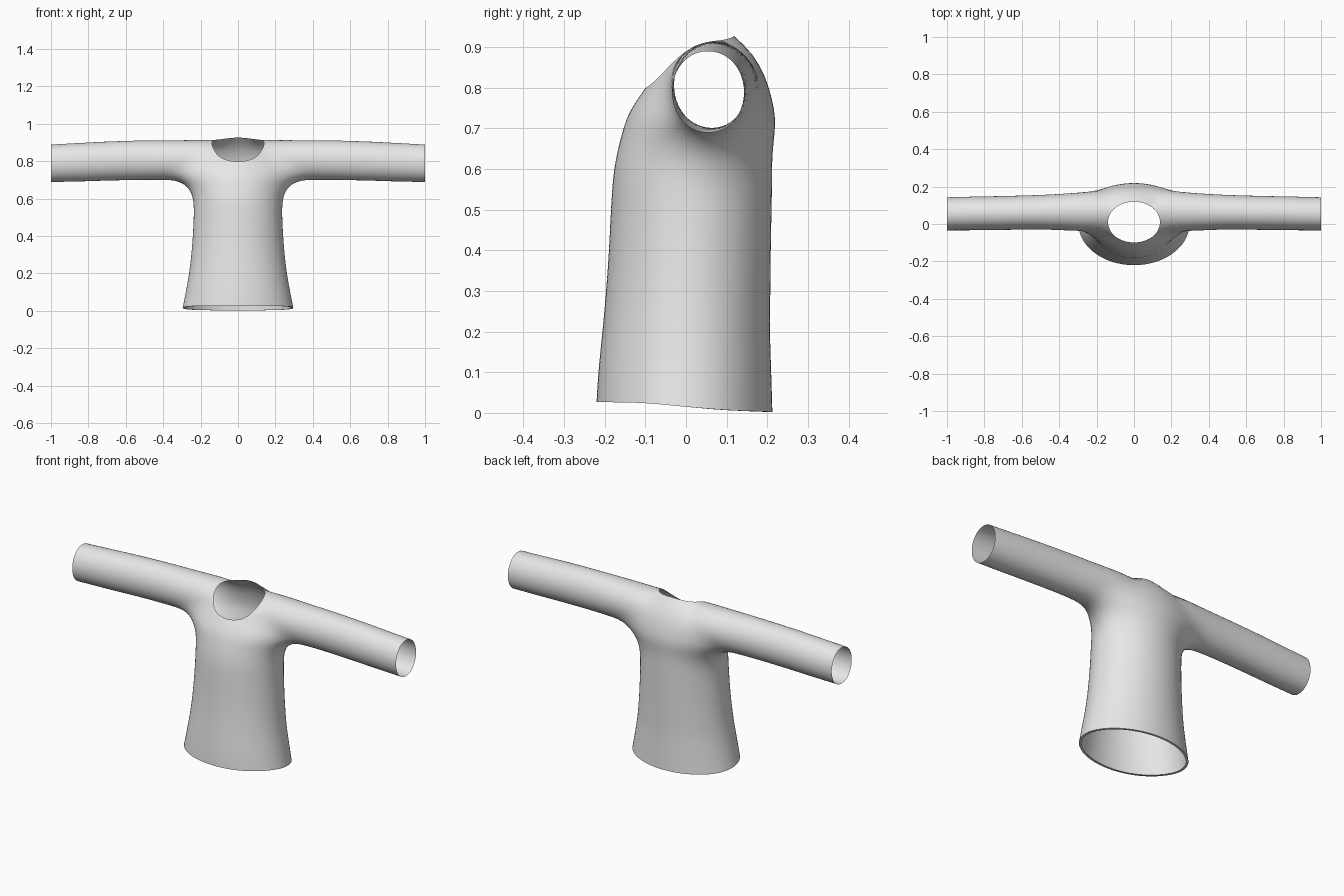
import bpy, bmesh, math
from mathutils import Vector

if "Cube" in bpy.data.objects:
    bpy.data.objects.remove(bpy.data.objects["Cube"])

# Torso sections: height, half width, front y, back y
TORSO = [(0.0, .300, -.222, .213), (.1, .280, -.216, .210), (.2, .262, -.206, .207),
         (.3, .250, -.197, .208), (.4, .242, -.190, .209), (.5, .237, -.185, .211),
         (.6, .236, -.177, .212), (.7, .236, -.154, .206), (.75, .228, -.133, .200),
         (.8, .200, -.098, .186), (.85, .150, -.058, .163), (.9, .085, .0, .130),
         (.93, .045, .045, .105), (.97, .02, .07, .09)]
# Sleeve sections: x, front y, back y, bottom z, top z
SLEEVE = [(-.2, -.04, .178, .70, .913), (0, -.04, .184, .70, .913), (.2, -.04, .178, .70, .914),
          (.35, -.036, .166, .70, .913), (.5, -.031, .157, .70, .912), (.7, -.033, .151, .696, .906),
          (.85, -.035, .148, .691, .898), (1, -.037, .145, .688, .890)]
# Hem height against y
HEM = [(-.23, .027), (-.1, .024), (0, .015), (.1, .007), (.22, .002)]
NECK_A, NECK_B, NECK_Y = .14, .11, .01


def sample(table, t):
    """Smooth interpolation through the rows of a table."""
    n = len(table)
    t = min(max(t, table[0][0]), table[-1][0])
    i = 0
    while i < n - 2 and t > table[i + 1][0]:
        i += 1
    p, q = table[i], table[i + 1]
    o, r = table[max(i - 1, 0)], table[min(i + 2, n - 1)]
    h = q[0] - p[0]
    s = (t - p[0]) / h
    out = []
    for c in range(1, len(p)):
        m0 = (q[c] - o[c]) / (q[0] - o[0]) * h
        m1 = (r[c] - p[c]) / (r[0] - p[0]) * h
        out.append((2*s**3 - 3*s*s + 1) * p[c] + (s**3 - 2*s*s + s) * m0
                   + (3*s*s - 2*s**3) * q[c] + (s**3 - s*s) * m1)
    return out


def ellipse_distance(u, v, a, b):
    q = math.hypot(u / a, v / b)
    m = math.hypot(u / a**2, v / b**2)
    return q * (q - 1) / m if m > 1e-6 else -min(a, b)


def field(x, y, z):
    """Torso and sleeves blended with a soft fillet; zero on the cloth."""
    a, f, b = sample(TORSO, z)
    torso = ellipse_distance(x, y - (f + b) / 2, a, (b - f) / 2)
    f, b, lo, hi = sample(SLEEVE, abs(x))
    sleeve = ellipse_distance(y - (f + b) / 2, z - (lo + hi) / 2, (b - f) / 2, (hi - lo) / 2)
    t = min(max((z - .7) / .12, 0), 1)
    k = .15 - .08 * t * t * (3 - 2 * t)
    h = max(k - abs(torso - sleeve), 0) / k
    return min(torso, sleeve) - h * h * k / 4


def project(co, mask, steps):
    e = .001
    for _ in range(steps):
        x, y, z = co
        d = field(x, y, z)
        g = Vector((mask[0] * (field(x + e, y, z) - d), mask[1] * (field(x, y + e, z) - d),
                    mask[2] * (field(x, y, z + e) - d))) / e
        step = g * (d / max(g.length_squared, .1))
        if step.length > .04:
            step.length = .04
        co -= step


def place_edge(v):
    """Put a vertex of a sleeve, hem or neck opening on its rim."""
    co = v.co
    if abs(co.x) > .95:
        co.x = math.copysign(1, co.x)
        project(co, (0, 1, 1), 6)
    elif co.z < .2:
        for _ in range(3):
            co.z = sample(HEM, co.y)[0]
            project(co, (1, 1, 0), 3)
    else:
        ang = math.atan2((co.y - NECK_Y) / NECK_B, co.x / NECK_A)
        co.x, co.y = NECK_A * math.cos(ang), NECK_Y + NECK_B * math.sin(ang)
        lo, hi = .65, 1.0
        for _ in range(22):
            mid = (lo + hi) / 2
            if field(co.x, co.y, mid) < 0:
                lo = mid
            else:
                hi = mid
        co.z = lo


# Rough T-shaped cage made of box cells, left open at sleeves, hem and neck
XS = [-1, -.75, -.5, -.3, -.14, 0, .14, .3, .5, .75, 1]
ZS = [.02, .2, .4, .6, .69, .91]


def cage_point(i, j, k):
    x, z = XS[i], ZS[k]
    ax = abs(x)
    if k == 5 and ax < .2:
        return (x, (-.1, .01, .12)[j], (.80, .91, .92)[j])
    if ax > .29:
        return (x, (-.035, .06, .155)[j] if k >= 4 else (-.13, 0, .13)[j], z)
    return (x, (-.2, 0, .21)[j], z)


def filled(c):
    i, j, k = c
    return 0 <= i < 10 and 0 <= j < 2 and 0 <= k < 5 and (k == 4 or 3 <= i <= 6)


bm = bmesh.new()
verts = {}


def cage_vert(key):
    if key not in verts:
        verts[key] = bm.verts.new(cage_point(*key))
    return verts[key]


for cell in [(i, j, k) for i in range(10) for j in range(2) for k in range(5)]:
    if not filled(cell):
        continue
    for axis in range(3):
        for side in (0, 1):
            near = list(cell)
            near[axis] += 2 * side - 1
            opening = (near[0] in (-1, 10) or near[2] == -1
                       or (near[2] == 5 and cell[0] in (4, 5)))
            if filled(near) or opening:
                continue
            quad = []
            for du, dv in ((0, 0), (1, 0), (1, 1), (0, 1)):
                key = list(cell)
                key[axis] += side
                key[(axis + 1) % 3] += du
                key[(axis + 2) % 3] += dv
                quad.append(cage_vert(tuple(key)))
            bm.faces.new(quad if side else quad[::-1])

mesh = bpy.data.meshes.new("shirt")
bm.to_mesh(mesh)
bm.free()
shirt = bpy.data.objects.new("shirt", mesh)
bpy.context.collection.objects.link(shirt)
bpy.context.view_layer.objects.active = shirt
shirt.select_set(True)
mod = shirt.modifiers.new("round", 'SUBSURF')
mod.levels = 2
bpy.ops.object.modifier_apply(modifier=mod.name)

# Fit the cloth to the blended form, relaxing it between passes
bm = bmesh.new()
bm.from_mesh(mesh)
inner = [v for v in bm.verts if not v.is_boundary]
for v in bm.verts:
    if v.is_boundary:
        place_edge(v)
for v in inner:
    project(v.co, (1, 1, 1), 4)
for _ in range(8):
    bmesh.ops.smooth_vert(bm, verts=inner, factor=.5, use_axis_x=True, use_axis_y=True, use_axis_z=True)
    for v in inner:
        project(v.co, (1, 1, 1), 2)

# Narrow turned-in hem
crease = bm.edges.layers.float.get("crease_edge") or bm.edges.layers.float.new("crease_edge")
hem = [e for e in bm.edges if e.is_boundary and all(v.co.z < .1 for v in e.verts)]
rim = bmesh.ops.extrude_edge_only(bm, edges=hem)["geom"]
for e in hem:
    e[crease] = 1.0
for v in rim:
    if isinstance(v, bmesh.types.BMVert):
        v.co.x *= .955
        v.co.y *= .945
bm.to_mesh(mesh)
bm.free()

# Plain cloth colour, smooth finish
cloth = bpy.data.materials.new("light_grey_cloth")
cloth.diffuse_color = (.8, .8, .8, 1)
cloth.use_nodes = True
cloth.node_tree.nodes["Principled BSDF"].inputs["Base Color"].default_value = cloth.diffuse_color
mesh.materials.append(cloth)
bpy.ops.object.shade_smooth_by_angle(angle=math.radians(50))
mod = shirt.modifiers.new("smooth", 'SUBSURF')
mod.levels = mod.render_levels = 1
